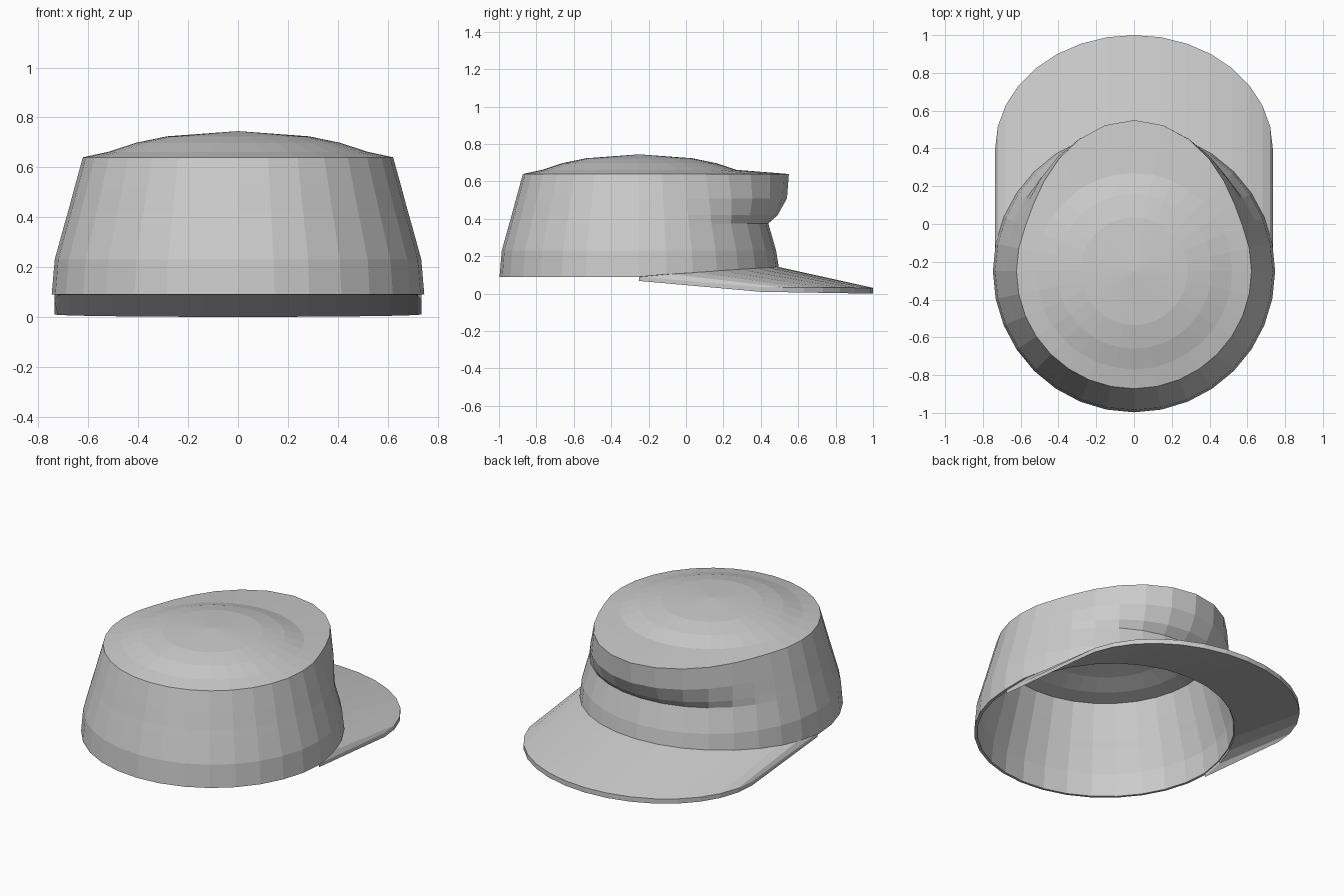
import bpy, math

if "Cube" in bpy.data.objects:
    bpy.data.objects.remove(bpy.data.objects["Cube"])

N = 32          # sides around the cap
CY = -0.25      # centre of the crown

grey = bpy.data.materials.new("plain grey")
grey.diffuse_color = (0.6, 0.6, 0.6, 1)
grey.use_nodes = True
grey.node_tree.nodes["Principled BSDF"].inputs["Base Color"].default_value = grey.diffuse_color


def make(name, verts, faces):
    me = bpy.data.meshes.new(name)
    me.from_pydata(verts, [], faces)
    me.materials.append(grey)
    ob = bpy.data.objects.new(name, me)
    bpy.context.collection.objects.link(ob)
    return ob


def bulge(a):
    # 0 at sides and back, 1 at the front (+y)
    off = abs((math.degrees(a) - 90 + 180) % 360 - 180)
    t = max(0.0, min(1.0, (70 - off) / 70))
    return t * t * (3 - 2 * t)


def lift(a):
    # rise of the lower edge where the brim joins
    return max(0.0, math.sin(a)) ** 0.7


# Crown: (z, radius, front radius) rings from rim to top
rings = [(0.09, 0.747, 0.747), (0.23, 0.735, 0.732), (0.375, 0.695, 0.69),
         (0.42, 0.682, 0.74), (0.51, 0.658, 0.79), (0.64, 0.622, 0.80),
         (0.662, 0.52, 0.52), (0.698, 0.41, 0.41), (0.724, 0.285, 0.285)]
verts, faces = [], []
for k, (z, r, f) in enumerate(rings):
    for i in range(N):
        a = 2 * math.pi * i / N
        rr = r + (f - r) * bulge(a)
        zz = z + (0.043 * lift(a) if k == 0 else 0)
        verts.append((rr * math.cos(a), CY + rr * math.sin(a), zz))
for k in range(len(rings) - 1):
    for i in range(N):
        j = (i + 1) % N
        faces.append((k * N + i, k * N + j, (k + 1) * N + j, (k + 1) * N + i))
verts.append((0, CY, 0.745))
last = (len(rings) - 1) * N
for i in range(N):
    faces.append((last + i, last + (i + 1) % N, len(verts) - 1))
crown = make("crown", verts, faces)
shell = crown.modifiers.new("shell", 'SOLIDIFY')
shell.thickness = 0.018
shell.offset = -1

# Brim: closed section lofted around the front half
verts, faces = [], []
H = N // 2
for i in range(H + 1):
    a = math.pi * i / H
    c, s = math.cos(a), math.sin(a)
    inner = (0.735 * c, CY + 0.735 * s)
    outer = (0.735 * c, 0.4 + 0.6 * s)
    zi = 0.09 + 0.055 * lift(a)
    zo = 0.035 - 0.004 * s
    verts += [(*inner, zi), (*outer, zo),
              (*outer, 0.01 * (1 - s)), (*inner, zi - 0.022)]
for i in range(H):
    for k in range(4):
        m = (k + 1) % 4
        faces.append((4 * i + k, 4 * i + m, 4 * i + 4 + m, 4 * i + 4 + k))
faces += [(3, 2, 1, 0), tuple(4 * H + k for k in range(4))]
make("brim", verts, faces)
